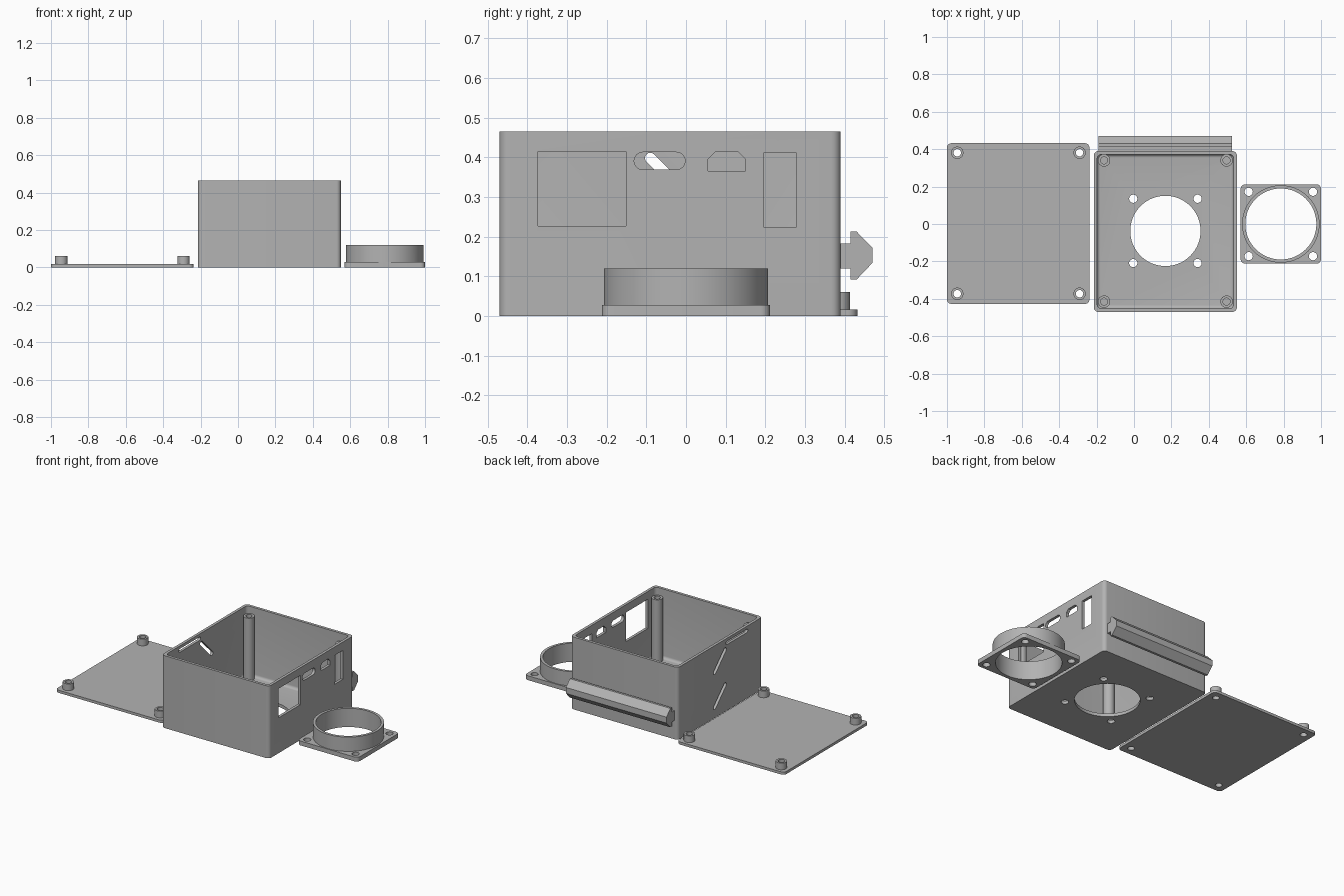
import bpy, bmesh, math
from mathutils import Matrix, Vector

if "Cube" in bpy.data.objects:
    bpy.data.objects.remove(bpy.data.objects["Cube"])

grey = bpy.data.materials.new("mid grey plastic")
grey.diffuse_color = (0.45, 0.45, 0.45, 1)
grey.use_nodes = True
grey.node_tree.nodes["Principled BSDF"].inputs["Base Color"].default_value = grey.diffuse_color


def rounded(x0, x1, y0, y1, r, n=6):
    """Outline of a rectangle with rounded corners."""
    pts = []
    for k, (cx, cy) in enumerate([(x1 - r, y1 - r), (x0 + r, y1 - r), (x0 + r, y0 + r), (x1 - r, y0 + r)]):
        for i in range(n + 1):
            a = math.pi / 2 * (k + i / n)
            pts.append((cx + r * math.cos(a), cy + r * math.sin(a)))
    return pts


def circle(cx, cy, r, n=32):
    return [(cx + r * math.cos(2 * math.pi * i / n), cy + r * math.sin(2 * math.pi * i / n)) for i in range(n)]


def slot(a, b, r, n=8):
    """Outline of a round-ended slot from a to b."""
    t = math.atan2(b[1] - a[1], b[0] - a[0])
    pts = []
    for c, start in ((b, t - math.pi / 2), (a, t + math.pi / 2)):
        for i in range(n + 1):
            w = start + math.pi * i / n
            pts.append((c[0] + r * math.cos(w), c[1] + r * math.sin(w)))
    return pts


def loft(name, rings):
    """Closed solid through a stack of 3D rings."""
    bm = bmesh.new()
    loops = [[bm.verts.new(p) for p in ring] for ring in rings]
    n = len(loops[0])
    for lo, hi in zip(loops, loops[1:]):
        for i in range(n):
            j = (i + 1) % n
            bm.faces.new((lo[i], lo[j], hi[j], hi[i]))
    bm.faces.new(loops[0][::-1])
    bm.faces.new(loops[-1])
    bmesh.ops.recalc_face_normals(bm, faces=bm.faces)
    me = bpy.data.meshes.new(name)
    bm.to_mesh(me)
    bm.free()
    me.materials.append(grey)
    ob = bpy.data.objects.new(name, me)
    bpy.context.collection.objects.link(ob)
    return ob


def prism(name, pts, z0, z1):
    return loft(name, [[(x, y, z) for x, y in pts] for z in (z0, z1)])


def prism_x(name, pts, x0, x1):
    return loft(name, [[(x, y, z) for y, z in pts] for x in (x0, x1)])


def combine(ob, other, op):
    m = ob.modifiers.new("cut", 'BOOLEAN')
    m.operation, m.object, m.solver = op, other, 'EXACT'
    bpy.context.view_layer.objects.active = ob
    bpy.ops.object.modifier_apply(modifier=m.name)
    bpy.data.objects.remove(other)


def cut(ob, other):
    combine(ob, other, 'DIFFERENCE')


def smooth(ob):
    bpy.ops.object.select_all(action='DESELECT')
    ob.select_set(True)
    bpy.context.view_layer.objects.active = ob
    bpy.ops.object.shade_smooth_by_angle(angle=math.radians(30))


# Open case with a filleted cavity
X0, X1, Y0, Y1, H, W, F = -0.215, 0.55, -0.47, 0.39, 0.465, 0.018, 0.018
case = prism("case", rounded(X0, X1, Y0, Y1, 0.024), 0, H)
rings = []
for i in range(6):
    a = math.pi / 2 * i / 5
    d = W + F * (1 - math.sin(a))
    z = 0.02 + F * (1 - math.cos(a))
    rings.append([(x, y, z) for x, y in rounded(X0 + d, X1 - d, Y0 + d, Y1 - d, 0.022 - F * (1 - math.sin(a)))])
rings.append([(x, y, H + 0.1) for x, y, z in rings[-1]])
cut(case, loft("cavity", rings))

# Fan opening and its screw holes in the floor
fx, fy = 0.168, -0.037
cut(case, prism("fan_cut", circle(fx, fy, 0.188, 64), -0.1, 0.1))
for sx in (-1, 1):
    for sy in (-1, 1):
        cut(case, prism("screw_cut", circle(fx + sx * 0.172, fy + sy * 0.172, 0.022, 24), -0.1, 0.1))

# Connector openings in the right wall
right_holes = [
    [(-0.373, 0.227), (-0.151, 0.227), (-0.151, 0.415), (-0.373, 0.415)],
    slot((-0.109, 0.391), (-0.024, 0.391), 0.022),
    [(0.055, 0.365), (0.15, 0.365), (0.15, 0.395), (0.132, 0.413), (0.073, 0.413), (0.055, 0.395)],
    [(0.195, 0.225), (0.279, 0.225), (0.279, 0.411), (0.195, 0.411)],
]
for pts in right_holes:
    cut(case, prism_x("port_cut", pts, X1 - 0.03, X1 + 0.05))

# Vent slots in the left wall
left_holes = [
    slot((-0.31, 0.435), (-0.11, 0.435), 0.011),
    slot((-0.09, 0.398), (0.015, 0.293), 0.0135),
    slot((-0.09, 0.173), (0.015, 0.068), 0.0135),
]
for pts in left_holes:
    cut(case, prism_x("vent_cut", pts, X0 - 0.05, X0 + 0.03))
smooth(case)

# Hollow screw posts in the case corners
for i, (x, y) in enumerate([(-0.16, 0.34), (0.495, 0.34), (-0.16, -0.415), (0.495, -0.415)]):
    post = prism("post_%d" % (i + 1), circle(x, y, 0.033), 0.01, 0.42)
    cut(post, prism("post_cut", circle(x, y, 0.019, 24), 0.03, 0.5))
    smooth(post)

# Mounting rail on the back
rail = [(0.385, 0.12), (0.415, 0.12), (0.415, 0.092), (0.43, 0.092), (0.47, 0.134), (0.47, 0.172),
        (0.43, 0.213), (0.415, 0.213), (0.415, 0.183), (0.385, 0.183)]
prism_x("mounting_rail", rail, -0.19, 0.525)

# Lid lying beside the case, with four drilled bosses
lid = prism("lid", rounded(-1, -0.238, -0.427, 0.432, 0.024), 0, 0.017)
for x in (-0.945, -0.291):
    for y in (-0.373, 0.381):
        combine(lid, prism("boss", circle(x, y, 0.033), 0.005, 0.06), 'UNION')
        cut(lid, prism("boss_cut", circle(x, y, 0.02, 24), -0.1, 0.2))
smooth(lid)

# Duct ring on a square flange
cx, cy = 0.785, 0.0
duct = prism("duct_flange", rounded(0.57, 1.0, -0.212, 0.212, 0.024), 0, 0.028)
combine(duct, prism("ring", circle(cx, cy, 0.207, 64), 0.01, 0.12), 'UNION')
cut(duct, prism("bore", circle(cx, cy, 0.19, 64), -0.1, 0.3))
for sx in (-1, 1):
    for sy in (-1, 1):
        cut(duct, prism("hole", circle(cx + sx * 0.172, cy + sy * 0.172, 0.022, 24), -0.1, 0.1))
smooth(duct)
